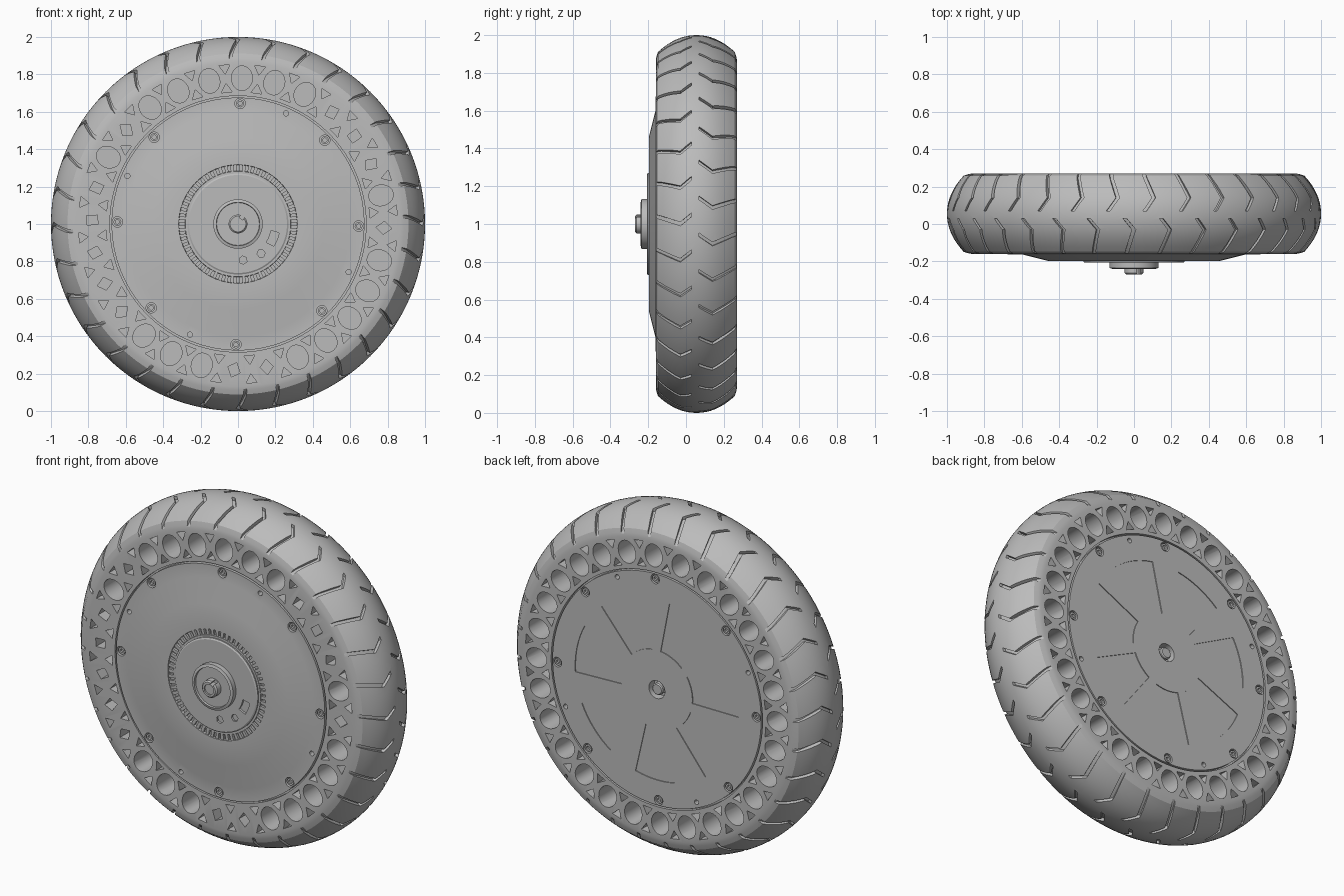
import bpy, bmesh, math
from math import radians, sin, cos, pi

if "Cube" in bpy.data.objects:
    bpy.data.objects.remove(bpy.data.objects["Cube"])

GREY = (0.5, 0.5, 0.5, 1)
mat = bpy.data.materials.new("plain grey")
mat.use_nodes = True
mat.diffuse_color = GREY
mat.node_tree.nodes["Principled BSDF"].inputs["Base Color"].default_value = GREY

FRONT, BACK, MID = -0.16, 0.27, 0.055


def polar(r, a, y):
    return (r * cos(a), y, 1 + r * sin(a))


def finish(name, bm):
    bmesh.ops.remove_doubles(bm, verts=bm.verts, dist=1e-5)
    bmesh.ops.recalc_face_normals(bm, faces=bm.faces)
    me = bpy.data.meshes.new(name)
    bm.to_mesh(me)
    bm.free()
    me.materials.append(mat)
    ob = bpy.data.objects.new(name, me)
    bpy.context.collection.objects.link(ob)
    return ob


def loft(bm, rings, caps=False):
    """Join rings of points into a skin, closed as a loop unless capped."""
    vs = [[bm.verts.new(p) for p in ring] for ring in rings]
    n = len(vs[0])
    for i in range(len(vs) - (1 if caps else 0)):
        a, b = vs[i], vs[(i + 1) % len(vs)]
        for j in range(n):
            bm.faces.new((a[j], a[(j + 1) % n], b[(j + 1) % n], b[j]))
    if caps:
        bm.faces.new(vs[0])
        bm.faces.new(vs[-1])


def lathe(name, profile, steps=128):
    bm = bmesh.new()
    loft(bm, [[polar(r, 2 * pi * i / steps, y) for r, y in profile] for i in range(steps)])
    bmesh.ops.remove_doubles(bm, verts=bm.verts, dist=1e-5)
    bmesh.ops.dissolve_degenerate(bm, edges=bm.edges, dist=1e-6)
    return finish(name, bm)


def prism(bm, pts, y0, y1):
    loft(bm, [[(x, y, z) for x, z in pts] for y in (y0, y1)], caps=True)


def ngon(r, a, radial, tangential, n, turn=0.0):
    """Flat n-sided outline centred at polar (r, a), stretched along the radius."""
    pts = []
    for i in range(n):
        t = turn + 2 * pi * i / n
        u, v = r + radial * cos(t), tangential * sin(t)
        pts.append((u * cos(a) - v * sin(a), 1 + u * sin(a) + v * cos(a)))
    return pts


def sector(r0, r1, a, half0, half1, steps=8):
    ts = [2 * i / steps - 1 for i in range(steps + 1)]
    arc = [(r1, a + half1 * t) for t in ts] + [(r0, a - half0 * t) for t in ts]
    return [(r * cos(b), 1 + r * sin(b)) for r, b in arc]


def cut(ob, bm):
    tool = finish("cutter", bm)
    mod = ob.modifiers.new("cut", "BOOLEAN")
    mod.operation, mod.solver, mod.object = "DIFFERENCE", "EXACT", tool
    bpy.context.view_layer.objects.active = ob
    bpy.ops.object.modifier_apply(modifier=mod.name)
    bpy.data.objects.remove(tool)


# Tyre: crowned tread with soft shoulders and flat sidewalls
def crown(y):
    return 1 - 0.1 * abs((y - MID) / 0.215) ** 2.1


tread = [FRONT + 0.012 + 0.406 * i / 16 for i in range(17)]
wall = [(0.685, FRONT), (0.868, FRONT), (0.888, FRONT + 0.004)]
profile = wall + [(crown(y), y) for y in tread]
profile += [(r, 2 * MID - y) for r, y in reversed(wall)]
tyre = lathe("tyre", profile)

# Sidewall cells: oval cells with small triangles between them
cells = bmesh.new()
COUNT, STEP, START = 28, 2 * pi / 28, radians(75.6)
small_front = {2, 3, 4, 6, 12, 13, 17, 18, 19, 20, 21, 23}
for k in range(COUNT):
    a = START - k * STEP
    for y0, y1 in ((FRONT - 0.05, FRONT + 0.15), (BACK - 0.17, BACK + 0.05)):
        if y0 < FRONT and k in small_front:
            prism(cells, ngon(0.78, a, 0.042, 0.035, 4, k * 1.3), y0, y1)
        else:
            prism(cells, ngon(0.78, a, 0.066, 0.056, 20), y0, y1)
        b = a + STEP / 2
        prism(cells, ngon(0.722, b, 0.032, 0.034, 3), y0, y1)
        prism(cells, ngon(0.836, b, 0.032, 0.034, 3, pi), y0, y1)
cut(tyre, cells)

# Tread grooves: two staggered rows of bent channels
grooves = bmesh.new()
PITCH = 2 * pi / 32
rows = (((-0.20, 0.06), (-0.13, 0.035), (-0.03, 0), (0.03, 0.05)),
        ((0.07, 0.05), (0.14, 0), (0.24, 0.04), (0.31, 0.065)))
for k in range(32):
    for row, path in enumerate(rows):
        rings = []
        for y, lean in path:
            a = (k + row * 0.45) * PITCH + lean
            inner = crown(y) - 0.018
            rings.append([polar(r, a + s, y) for r, s in
                          ((inner, -0.01), (inner, 0.01), (1.06, 0.01), (1.06, -0.01))])
        loft(grooves, rings, caps=True)
cut(tyre, grooves)

# Motor hub: cone cover on the front, flat cover with axle pocket on the back
hub = lathe("hub", [
    (0, -0.195), (0.282, -0.195), (0.284, -0.18), (0.315, -0.18), (0.317, -0.197),
    (0.46, -0.197), (0.60, FRONT - 0.002), (0.676, FRONT - 0.002), (0.676, FRONT + 0.025),
    (0.692, FRONT + 0.025), (0.692, BACK - 0.025), (0.676, BACK - 0.025), (0.676, BACK),
    (0.052, BACK), (0.052, BACK - 0.05), (0, BACK - 0.05)])

# Pockets for the bolts, pin holes and shallow window outlines
pockets = bmesh.new()
bolts = [radians(-1 + 45 * i) for i in range(8)]
sides = ((FRONT, -1), (BACK, 1))
for face, out in sides:
    for a in bolts:
        prism(pockets, ngon(0.645, a, 0.028, 0.028, 16), face - out * 0.035, face + out * 0.05)
    for i in range(4):
        prism(pockets, ngon(0.645, radians(66.5 + 90 * i), 0.014, 0.014, 12),
              face - out * 0.03, face + out * 0.05)
for i in range(7):
    prism(pockets, sector(0.23, 0.53, radians(12 + 360 / 7 * i), 0.33, 0.28),
          BACK - 0.005, BACK + 0.05)
cut(hub, pockets)

# Bolts: round heads with hexagon sockets
heads = bmesh.new()
for face, out in sides:
    for a in bolts:
        y0, y1, y2 = face - out * 0.045, face - out * 0.004, face - out * 0.016
        loft(heads, [ngon_ring for ngon_ring in (
            [(x, y, z) for x, z in ngon(0.645, a, r, r, 12)]
            for r, y in ((0.021, y0), (0.021, y1), (0.011, y1), (0.011, y2)))], caps=True)
bolt_heads = finish("bolt_heads", heads)

# Toothed ring lying in the groove of the front cover
teeth = bmesh.new()
for i in range(60):
    prism(teeth, sector(0.283, 0.316, 2 * pi * i / 60, 0.03, 0.03, 1), -0.175, -0.193)
toothed_ring = finish("toothed_ring", teeth)

# Front bearing plate with cable slot and small holes
plate = lathe("bearing_plate", [
    (0, -0.185), (0.27, -0.185), (0.27, -0.202), (0.262, -0.207), (0, -0.207)], 96)
holes = bmesh.new()
prism(holes, sector(0.18, 0.225, radians(-22), 0.19, 0.17), -0.19, -0.25)
for r, a in ((0.195, -82), (0.20, -52)):
    prism(holes, ngon(r, radians(a), 0.022, 0.022, 6), -0.19, -0.25)
cut(plate, holes)

# Bearing boss and axle
boss = lathe("axle_boss", [
    (0, -0.19), (0.132, -0.19), (0.132, -0.235), (0.116, -0.24), (0.114, -0.228),
    (0.06, -0.228), (0, -0.228)], 64)
axle = lathe("axle", [
    (0, -0.2), (0.05, -0.2), (0.05, -0.262), (0.042, -0.27), (0.03, -0.27),
    (0.03, -0.262), (0, -0.262)], 40)
keyway = bmesh.new()
prism(keyway, ngon(0.05, radians(60), 0.025, 0.016, 4, pi / 4), -0.232, -0.3)
cut(axle, keyway)
stub = lathe("back_axle_stub", [
    (0, 0.2), (0.034, 0.2), (0.034, 0.262), (0.028, 0.268), (0, 0.268)], 32)

# Smooth round walls, crisp edges
for ob in (tyre, hub, bolt_heads, plate, boss, axle, stub):
    bpy.ops.object.select_all(action="DESELECT")
    ob.select_set(True)
    bpy.context.view_layer.objects.active = ob
    bpy.ops.object.shade_smooth_by_angle(angle=radians(28))
